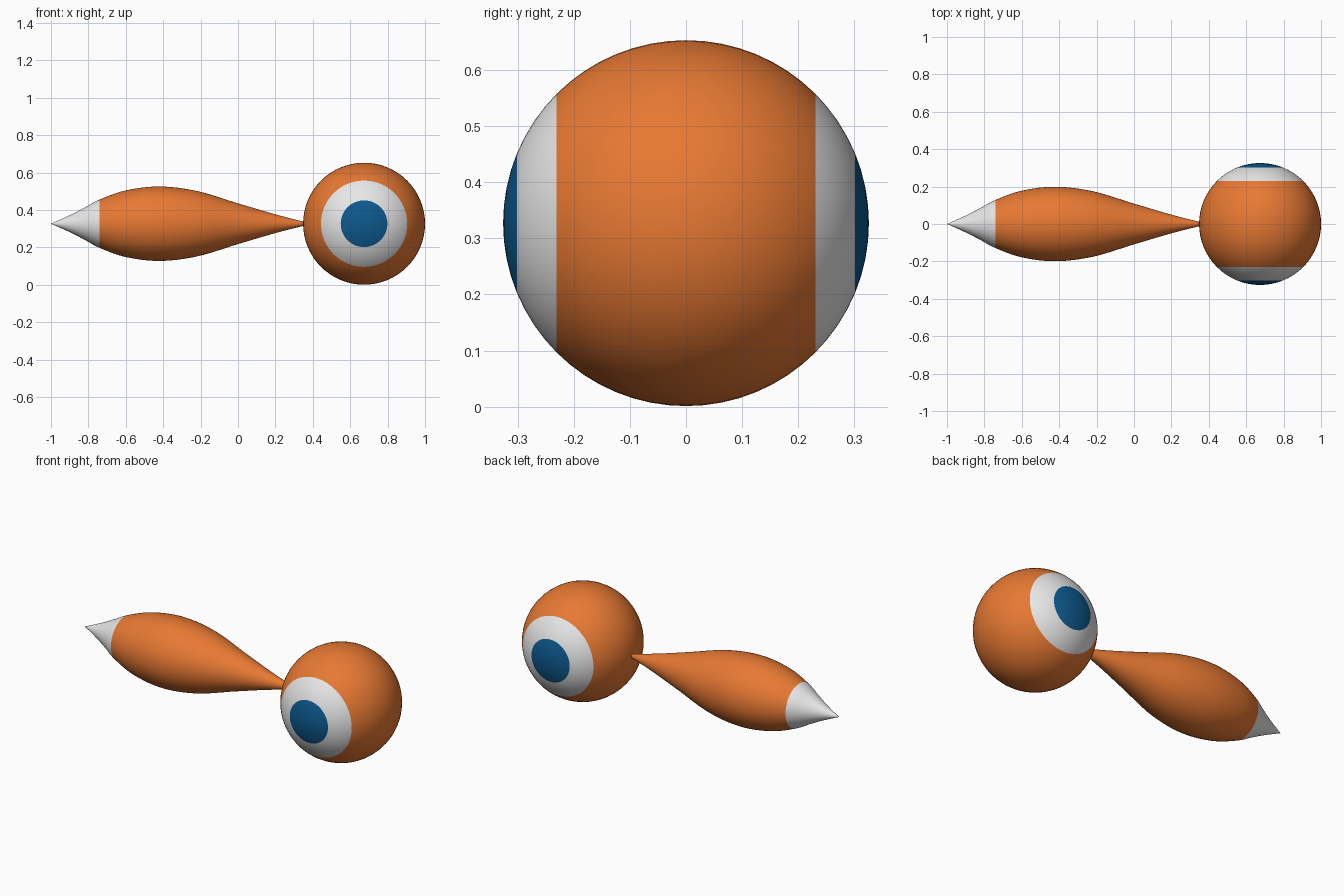
import bpy, bmesh, math
from mathutils import Matrix, Vector

if "Cube" in bpy.data.objects:
    bpy.data.objects.remove(bpy.data.objects["Cube"])

CZ = 0.327  # height of the shared centre line


def mat(name, rgb):
    m = bpy.data.materials.new(name)
    m.diffuse_color = (*rgb, 1)
    m.use_nodes = True
    m.node_tree.nodes["Principled BSDF"].inputs["Base Color"].default_value = m.diffuse_color
    return m


orange = mat("orange", (0.8, 0.19, 0.033))
white = mat("white", (0.8, 0.8, 0.8))
blue = mat("blue", (0.004, 0.1, 0.27))


def finish(name, bm, mats):
    bmesh.ops.recalc_face_normals(bm, faces=bm.faces)
    for f in bm.faces:
        f.smooth = True
    me = bpy.data.meshes.new(name)
    bm.to_mesh(me)
    bm.free()
    for m in mats:
        me.materials.append(m)
    ob = bpy.data.objects.new(name, me)
    bpy.context.collection.objects.link(ob)
    return ob


# Round head, poles along y so the eye rings follow the sphere's edge loops
bm = bmesh.new()
bmesh.ops.create_uvsphere(bm, u_segments=64, v_segments=32, radius=0.326,
                          matrix=Matrix.Rotation(math.pi / 2, 4, 'X'))
for f in bm.faces:
    c = f.calc_center_median()
    angle = math.degrees(math.atan2(math.hypot(c.x, c.z), abs(c.y)))
    f.material_index = 2 if angle < 22.5 else 1 if angle < 45 else 0
bmesh.ops.translate(bm, verts=bm.verts, vec=(0.674, 0, CZ))
finish("head", bm, [orange, white, blue])

# Teardrop tail: smooth (x, radius) profile turned about the x axis
TIP_X = -0.74
profile = [(-1, 0), (-0.9, 0.045), (-0.82, 0.086), (TIP_X, 0.129), (-0.6, 0.178),
           (-0.42, 0.199), (-0.22, 0.175), (0, 0.109), (0.2, 0.05), (0.36, 0.009)]


def smooth_profile(pts, steps=6):
    p = [Vector(q) for q in pts]
    p = [2 * p[0] - p[1]] + p + [2 * p[-1] - p[-2]]
    out = []
    for a, b, c, d in zip(p, p[1:], p[2:], p[3:]):
        for i in range(steps):
            t = i / steps
            out.append(0.5 * (2 * b + (c - a) * t + (2 * a - 5 * b + 4 * c - d) * t * t
                              + (3 * b - a - 3 * c + d) * t ** 3))
    return out + [p[-2]]


N = 64
bm = bmesh.new()
pts = smooth_profile(profile)
tip = bm.verts.new((pts[0].x, 0, CZ))
rings = [[bm.verts.new((q.x, q.y * math.cos(2 * math.pi * k / N),
                        CZ + q.y * math.sin(2 * math.pi * k / N))) for k in range(N)]
         for q in pts[1:]]
for k in range(N):
    j = (k + 1) % N
    bm.faces.new((tip, rings[0][k], rings[0][j]))
    for a, b in zip(rings, rings[1:]):
        bm.faces.new((a[k], b[k], b[j], a[j]))
bm.faces.new(rings[-1])
for f in bm.faces:
    f.material_index = 1 if f.calc_center_median().x < TIP_X else 0
finish("tail", bm, [orange, white])
